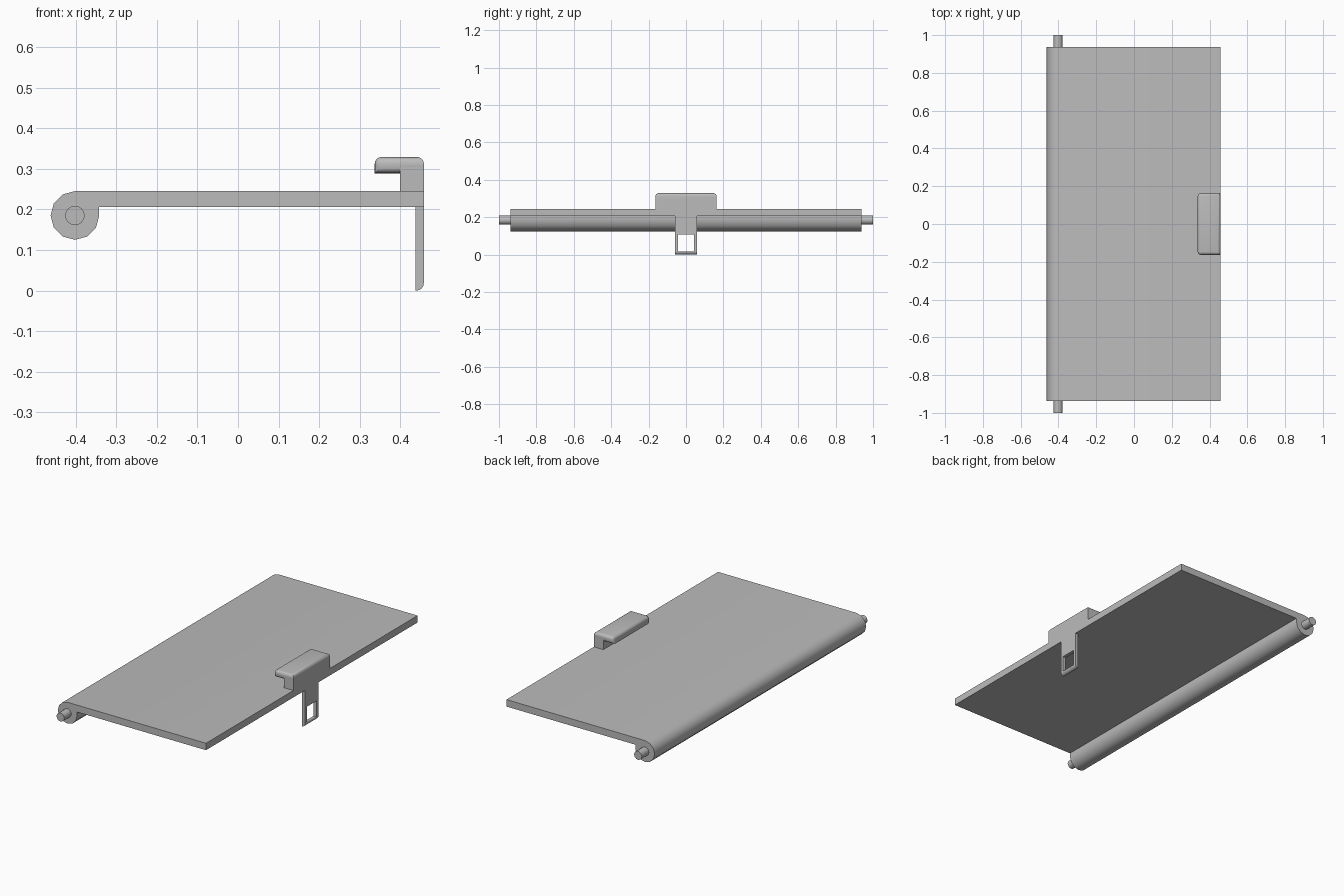
import bpy, bmesh, math

cube = bpy.data.objects.get("Cube")
if cube:
    bpy.data.objects.remove(cube, do_unlink=True)

grey = bpy.data.materials.new("plain grey")
grey.use_nodes = True
colour = (0.5, 0.5, 0.5, 1)
grey.diffuse_color = colour
grey.node_tree.nodes["Principled BSDF"].inputs["Base Color"].default_value = colour


def arc(cx, cz, r, start, end, steps):
    """Points of an arc in the x-z plane, angles in degrees."""
    angles = [math.radians(start + (end - start) * i / steps) for i in range(steps + 1)]
    return [(cx + r * math.cos(a), cz + r * math.sin(a)) for a in angles]


def box(x0, x1, z0, z1):
    return [(x0, z0), (x1, z0), (x1, z1), (x0, z1)]


def prism(name, profile, y0, y1, round_edge=None, radius=0.016):
    """Extrude an x-z profile along y and round the edges picked by a rule."""
    bm = bmesh.new()
    face = bm.faces.new([bm.verts.new((x, y0, z)) for x, z in profile])
    side = bmesh.ops.extrude_face_region(bm, geom=[face])
    moved = [v for v in side["geom"] if isinstance(v, bmesh.types.BMVert)]
    bmesh.ops.translate(bm, verts=moved, vec=(0, y1 - y0, 0))
    bmesh.ops.recalc_face_normals(bm, faces=bm.faces)
    if round_edge:
        edges = [e for e in bm.edges if round_edge((e.verts[0].co + e.verts[1].co) / 2)]
        bmesh.ops.bevel(bm, geom=edges, offset=radius, segments=4, profile=0.5,
                        affect='EDGES', clamp_overlap=True)
    mesh = bpy.data.meshes.new(name)
    bm.to_mesh(mesh)
    bm.free()
    mesh.materials.append(grey)
    obj = bpy.data.objects.new(name, mesh)
    bpy.context.collection.objects.link(obj)
    bpy.ops.object.select_all(action='DESELECT')
    obj.select_set(True)
    bpy.context.view_layer.objects.active = obj
    bpy.ops.object.shade_smooth_by_angle(angle=math.radians(35))
    return obj


edge = 0.458                    # outer face shared by lid, handle and clip
top, under = 0.245, 0.206       # lid thickness
hinge_x, hinge_z, hinge_r = -0.402, 0.185, 0.06

# Lid with the hinge barrel rolled under one long edge
lid = [(edge, top)] + arc(hinge_x, hinge_z, hinge_r, 90, 360, 9)
lid += [(hinge_x + hinge_r, under), (edge, under)]
prism("lid_panel", lid, -0.938, 0.938)

# Hinge pins at both ends
pin = arc(hinge_x, hinge_z, 0.024, 0, 337.5, 15)
for name, s in (("front_hinge_pin", -1), ("back_hinge_pin", 1)):
    prism(name, pin, s * 0.93, s * 1.0)

# Finger grip: rounded on top, on the inner corners and under both ends
gx, gz, gy = 0.337, 0.289, 0.163


def grip_edges(m):
    on_top = m.z > 0.32
    inner_corner = m.x < gx + 0.001 and abs(m.y) > 0.1
    end_under = m.z < gz + 0.001 and abs(m.y) > 0.1
    return on_top or inner_corner or end_under


prism("grip", box(gx, edge, gz, 0.329), -gy, gy, grip_edges)
prism("grip_riser", box(0.399, edge, top - 0.005, 0.311), -gy, gy)

# Hanging clip with a window and a rounded outer toe
clip_profile = [(0.438, under + 0.005), (0.438, 0)]
clip_profile += arc(edge - 0.018, 0.018, 0.018, 270, 360, 4)
clip_profile += [(edge, under + 0.005)]
clip = prism("clip", clip_profile, -0.06, 0.06)
cutter = prism("clip_window_cutter", box(0.40, 0.50, 0.018, 0.108), -0.044, 0.044)
cutter.hide_render = True
cut = clip.modifiers.new("window", 'BOOLEAN')
cut.operation = 'DIFFERENCE'
cut.solver = 'EXACT'
cut.object = cutter
bpy.context.view_layer.objects.active = clip
bpy.ops.object.modifier_move_to_index(modifier=cut.name, index=0)
bpy.ops.object.modifier_apply(modifier=cut.name)
bpy.data.objects.remove(cutter, do_unlink=True)
